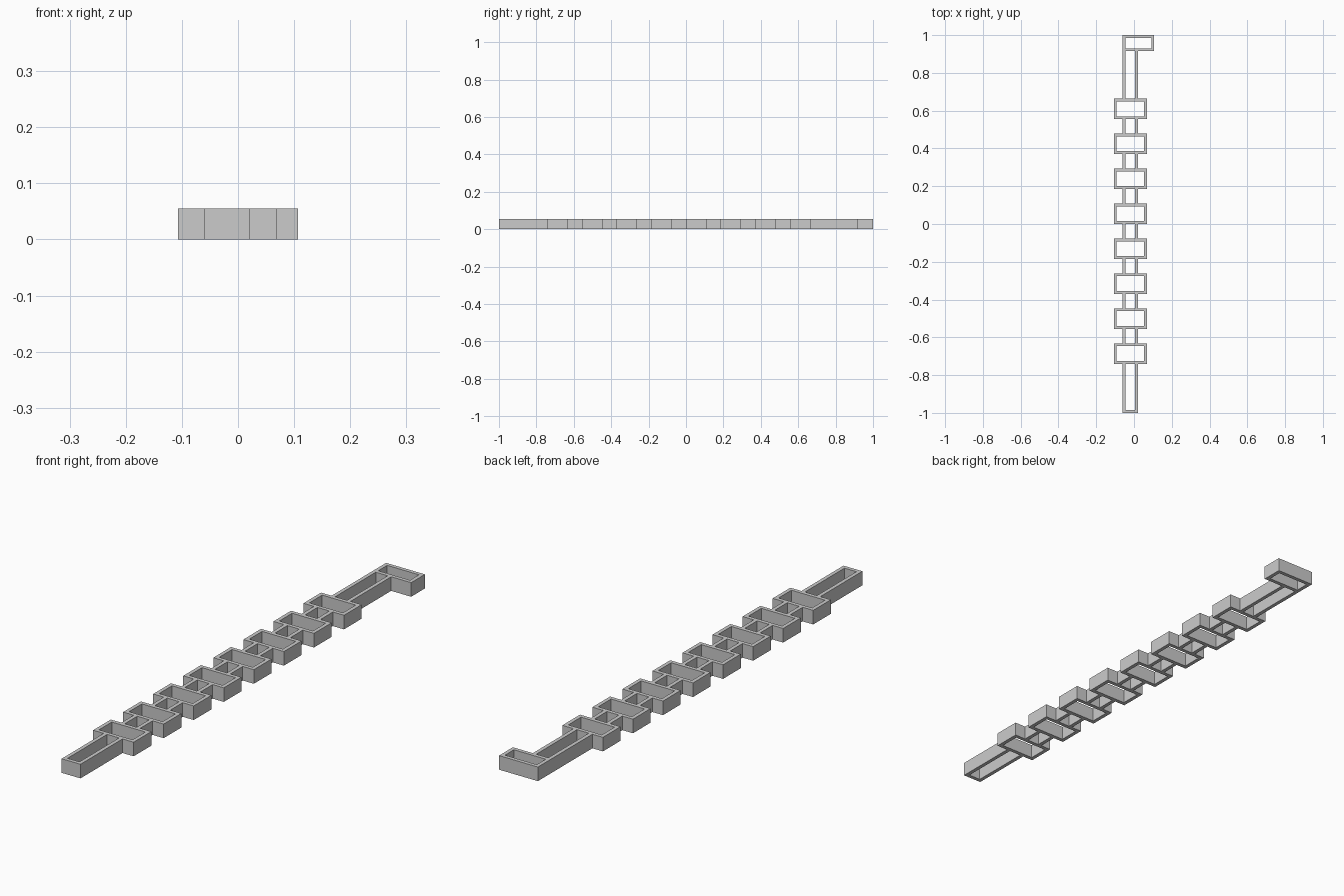
import bpy

cube = bpy.data.objects.get("Cube")
if cube:
    bpy.data.objects.remove(cube, do_unlink=True)

HEIGHT = 0.055
WALL = 0.015
BOX_X = (-0.1065, 0.0685)
STEM_X = (-0.061, 0.0205)
HOOK_X = (STEM_X[0], 0.1065)
HOOK_Y = (0.915, 1.0)
BOXES = [(-0.741 + 0.1852 * i, -0.632 + 0.1852 * i) for i in range(8)]

grey = bpy.data.materials.new("light grey")
grey.use_nodes = True
grey.diffuse_color = (0.6, 0.6, 0.6, 1)
grey.node_tree.nodes["Principled BSDF"].inputs["Base Color"].default_value = (0.6, 0.6, 0.6, 1)

curve = bpy.data.curves.new("channel_frame", "CURVE")
curve.dimensions = "2D"
curve.fill_mode = "BOTH"
curve.extrude = HEIGHT / 2


def loop(points):
    """Add one closed straight-edged outline to the frame."""
    spline = curve.splines.new("POLY")
    spline.points.add(len(points) - 1)
    for p, (x, y) in zip(spline.points, points):
        p.co = (x, y, 0, 1)
    spline.use_cyclic_u = True


def hole(xs, ys):
    """Rectangular opening, given by its inner limits."""
    loop([(xs[0], ys[0]), (xs[0], ys[1]), (xs[1], ys[1]), (xs[1], ys[0])])


def inset(span):
    return span[0] + WALL, span[1] - WALL


# Outer outline: up the right side with the box steps, around the hook, down the left
right = [(STEM_X[1], -1)]
left = [(STEM_X[0], -1)]
for y0, y1 in BOXES:
    for side, k in ((left, 0), (right, 1)):
        side += [(STEM_X[k], y0), (BOX_X[k], y0), (BOX_X[k], y1), (STEM_X[k], y1)]
hook = [(STEM_X[1], HOOK_Y[0]), (HOOK_X[1], HOOK_Y[0]),
        (HOOK_X[1], HOOK_Y[1]), (HOOK_X[0], HOOK_Y[1])]
loop(right + hook + left[::-1])

# Openings of the boxes and the hook
for ys in BOXES:
    hole(inset(BOX_X), inset(ys))
hole(inset(HOOK_X), inset(HOOK_Y))

# Openings of the stem between them
starts = [-1 + WALL] + [b[1] for b in BOXES]
ends = [b[0] for b in BOXES] + [HOOK_Y[0]]
for ys in zip(starts, ends):
    hole(inset(STEM_X), ys)

# Turn the outline into a solid mesh standing on the ground
frame = bpy.data.objects.new("channel_frame", curve)
bpy.context.collection.objects.link(frame)
curve.materials.append(grey)
frame.location.z = HEIGHT / 2
bpy.ops.object.select_all(action="DESELECT")
frame.select_set(True)
bpy.context.view_layer.objects.active = frame
bpy.ops.object.convert(target="MESH")
bpy.ops.object.shade_flat()
